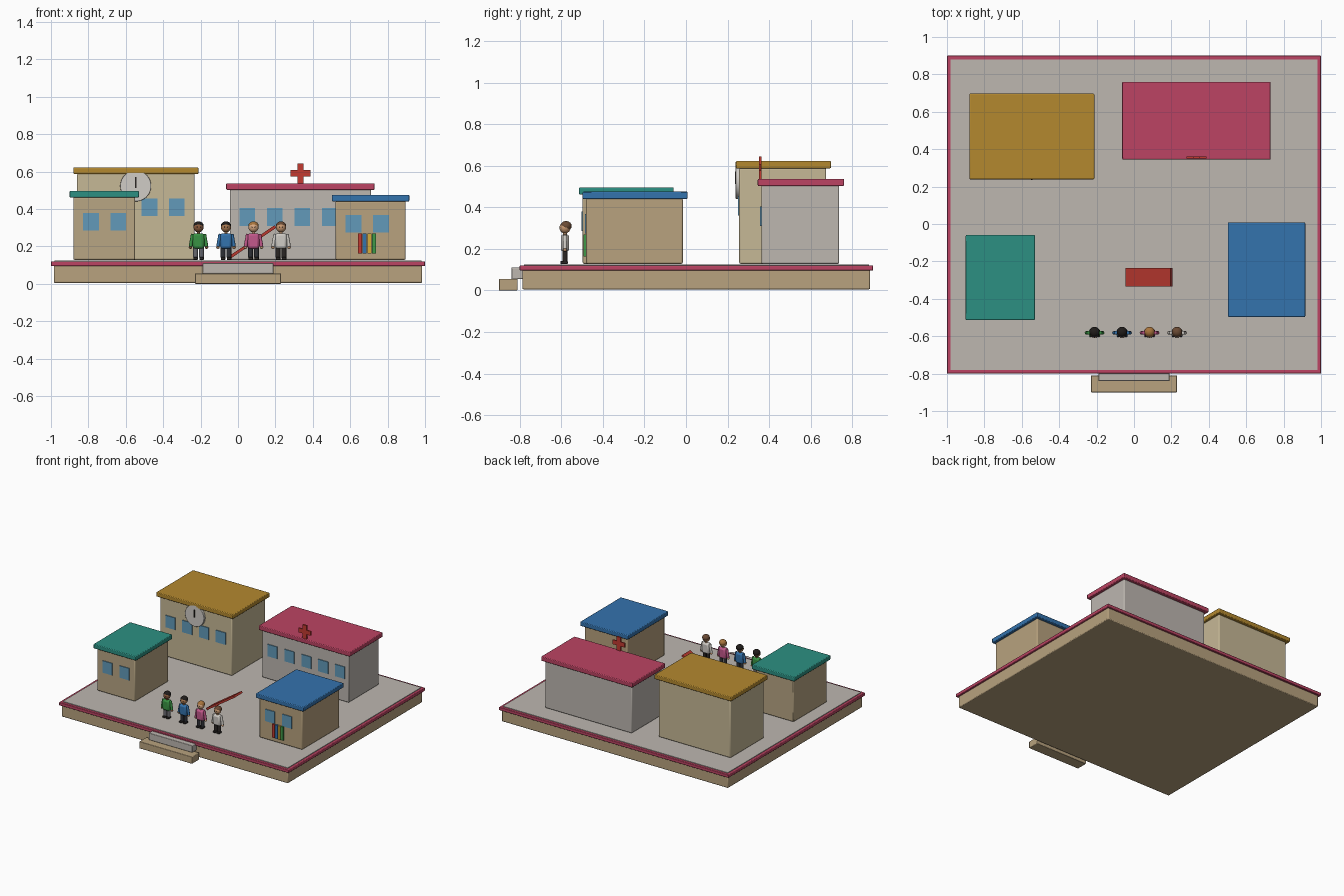
import bpy
from math import radians

if "Cube" in bpy.data.objects:
    bpy.data.objects.remove(bpy.data.objects["Cube"])

mats = {}


def paint(ob, hexcol):
    if hexcol not in mats:
        m = bpy.data.materials.new("paint_" + hexcol)
        rgb = [int(hexcol[i:i + 2], 16) / 255 for i in (0, 2, 4)]
        m.diffuse_color = [((c + 0.055) / 1.055) ** 2.4 for c in rgb] + [1]
        m.use_nodes = True
        m.node_tree.nodes["Principled BSDF"].inputs["Base Color"].default_value = m.diffuse_color
        mats[hexcol] = m
    ob.data.materials.append(mats[hexcol])


def finish(ob, name, col, bevel=0.0):
    ob.name = name
    bpy.ops.object.transform_apply(location=False, rotation=False, scale=True)
    paint(ob, col)
    if bevel:
        b = ob.modifiers.new("soft_edges", 'BEVEL')
        b.width, b.segments = bevel, 2
    bpy.ops.object.shade_smooth_by_angle(angle=radians(35))
    return ob


def box(name, x, y, z, col, bevel=0.0):
    """Box from (min, max) ranges on each axis."""
    r = (x, y, z)
    bpy.ops.mesh.primitive_cube_add(size=1, location=[(a + b) / 2 for a, b in r])
    ob = bpy.context.object
    ob.scale = [b - a for a, b in r]
    return finish(ob, name, col, bevel)


def cyl(name, loc, rad, depth, col, rot=(0, 0, 0), bevel=0.0, verts=16):
    bpy.ops.mesh.primitive_cylinder_add(vertices=verts, radius=rad, depth=depth,
                                        location=loc, rotation=rot)
    return finish(bpy.context.object, name, col, bevel)


def ball(name, loc, rad, col, scale=(1, 1, 1)):
    bpy.ops.mesh.primitive_uv_sphere_add(segments=20, ring_count=12, radius=rad, location=loc)
    bpy.context.object.scale = scale
    return finish(bpy.context.object, name, col)


def building(name, x, y, top, wall, roof, win_x, win_z):
    """Walls, overhanging flat roof and a row of front windows."""
    box(name + "_walls", x, y, (0.128, top), wall, 0.007)
    o = 0.02
    box(name + "_roof", (x[0] - o, x[1] + o), (y[0] - o + 0.003, y[1] + o + 0.003),
        (top - 0.002, top + 0.033), roof, 0.005)
    for i, wx in enumerate(win_x):
        box(f"{name}_window_{i + 1}", (wx - 0.042, wx + 0.042), (y[0] - 0.006, y[0] + 0.006),
            (win_z - 0.047, win_z + 0.047), "629ABA")


def person(x, shirt, trousers, hair, skin):
    y = -0.582
    n = shirt + "_person_"
    for s in (-1, 1):
        box(n + "shoe", (x + s * 0.016 - 0.012, x + s * 0.016 + 0.012), (y - 0.022, y + 0.014),
            (0.127, 0.142), "2A2624", 0.004)
        cyl(n + "leg", (x + s * 0.016, y, 0.167), 0.0125, 0.06, trousers, bevel=0.003)
        tilt = radians(-10 * s)
        cyl(n + "arm", (x + s * 0.037, y, 0.232), 0.0095, 0.07, shirt, rot=(0, tilt, 0), bevel=0.004)
        ball(n + "hand", (x + s * 0.043, y, 0.196), 0.0095, skin)
        ball(n + "eye", (x + s * 0.009, y - 0.024, 0.303), 0.003, "201C1A")
    box(n + "torso", (x - 0.031, x + 0.031), (y - 0.02, y + 0.02), (0.187, 0.27), shirt, 0.013)
    cyl(n + "neck", (x, y, 0.273), 0.009, 0.02, skin)
    ball(n + "head", (x, y, 0.301), 0.0265, skin)
    ball(n + "hair", (x, y + 0.005, 0.310), 0.0275, hair, (1, 1, 0.86))


# Platform, coloured rim, paving and entrance steps
box("platform_base", (-0.985, 0.985), (-0.787, 0.885), (0.005, 0.1), "B8A27E", 0.006)
box("platform_rim", (-1, 1), (-0.8, 0.9), (0.095, 0.12), "BC4463", 0.004)
box("paving", (-0.98, 0.98), (-0.78, 0.88), (0.112, 0.125), "BDB7B0")
box("lower_step", (-0.23, 0.23), (-0.9, -0.81), (0, 0.055), "B8A27E", 0.004)
box("upper_step", (-0.19, 0.19), (-0.84, -0.78), (0.055, 0.11), "BDB7B0", 0.004)

# Four buildings around the square
building("hall", (-0.86, -0.232), (0.256, 0.674), 0.589, "C6B896", "B4892F",
         [-0.765 + 0.146 * i for i in range(4)], 0.408)
building("clinic", (-0.043, 0.711), (0.362, 0.737), 0.504, "BDB7B0", "BC4463",
         [0.05 + 0.147 * i for i in range(5)], 0.357)
building("shop", (-0.88, -0.55), (-0.497, -0.082), 0.463, "B8A684", "2C9082",
         (-0.786, -0.64), 0.332)
building("library", (0.522, 0.896), (-0.48, -0.015), 0.442, "B8A27E", "3473AE",
         (0.618, 0.765), 0.32)

# Clock on the hall
cyl("clock_face", (-0.547, 0.25, 0.523), 0.083, 0.022, "D0CCC6",
    rot=(radians(90), 0, 0), bevel=0.002, verts=32)
box("clock_hand", (-0.551, -0.543), (0.235, 0.241), (0.512, 0.572), "2A2624")

# Cross on the clinic roof
box("cross_upright", (0.317, 0.351), (0.35, 0.362), (0.534, 0.644), "C23A30")
box("cross_arm", (0.281, 0.387), (0.351, 0.361), (0.574, 0.608), "C23A30")

# Row of books on the library front
for i, c in enumerate(("C23A30", "3473AE", "D8AC38", "3F9A48")):
    bx = 0.652 + 0.025 * i
    box(f"book_{i + 1}", (bx - 0.0105, bx + 0.0105), (-0.492, -0.47), (0.163, 0.27), c)

# Sloping slide panel in the square
slide = box("sloping_panel", (-0.065, 0.225), (-0.335, -0.235), (0.217, 0.233), "B8382F")
slide.location.x = 0.08
slide.rotation_euler.y = radians(-34)

# Row of people
person(-0.211, "3A9444", "6A6A70", "201C1A", "8A5A3C")
person(-0.064, "3473AE", "2E3036", "201C1A", "A87850")
person(0.083, "C4588C", "2E3036", "A8743C", "D8A880")
person(0.230, "D0CCC6", "2A2624", "6A4A34", "C89870")
